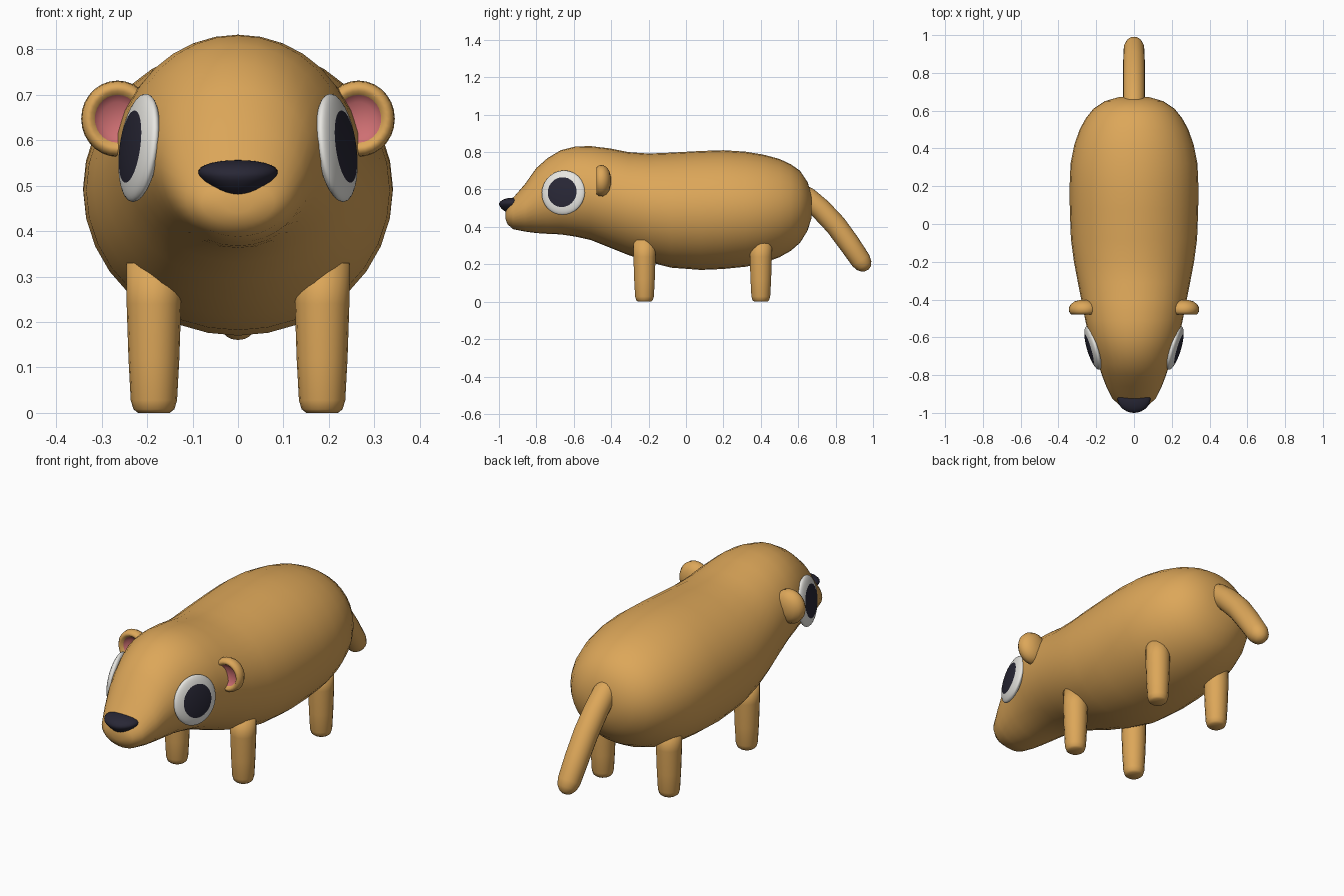
import bpy
import bmesh
from math import sin, cos, tau
from mathutils import Vector, Matrix

if "Cube" in bpy.data.objects:
    bpy.data.objects.remove(bpy.data.objects["Cube"], do_unlink=True)


def material(name, rgb):
    mat = bpy.data.materials.new(name)
    mat.use_nodes = True
    colour = (*rgb, 1)
    mat.diffuse_color = colour
    shader = mat.node_tree.nodes["Principled BSDF"]
    shader.inputs["Base Color"].default_value = colour
    shader.inputs["Roughness"].default_value = 0.7
    return mat


FUR = material("tan_fur", (0.72, 0.385, 0.10))
WHITE = material("eye_white", (0.80, 0.79, 0.75))
DARK = material("dark_navy", (0.021, 0.02, 0.036))
PINK = material("ear_pink", (0.62, 0.16, 0.17))


def finish(name, bm, mats):
    bmesh.ops.recalc_face_normals(bm, faces=bm.faces)
    for face in bm.faces:
        face.smooth = True
    mesh = bpy.data.meshes.new(name)
    bm.to_mesh(mesh)
    bm.free()
    for mat in mats:
        mesh.materials.append(mat)
    obj = bpy.data.objects.new(name, mesh)
    bpy.context.collection.objects.link(obj)
    return obj


def loft(name, rings, mats, segments=32, first_inner=None):
    """Skin rings given as (centre, half axis u, half axis v), closed at both ends."""
    bm = bmesh.new()
    loops = []
    for centre, u, v in rings:
        angles = [tau * i / segments for i in range(segments)]
        loops.append([bm.verts.new(centre + u * cos(a) + v * sin(a)) for a in angles])
    for k, (low, high) in enumerate(zip(loops, loops[1:])):
        for i in range(segments):
            j = (i + 1) % segments
            face = bm.faces.new((low[i], low[j], high[j], high[i]))
            if first_inner is not None and k >= first_inner:
                face.material_index = 1
    bm.faces.new(loops[0])
    end = bm.faces.new(loops[-1])
    if first_inner is not None:
        end.material_index = 1
    return finish(name, bm, mats)


# Body and head in one skin: y, top, bottom, half width
body_profile = [
    (-.964, .485, .44, .03), (-.955, .51, .415, .08), (-.925, .555, .388, .115),
    (-.86, .63, .375, .147), (-.80, .715, .367, .17), (-.74, .768, .363, .19),
    (-.67, .81, .36, .212), (-.59, .83, .348, .24), (-.51, .832, .33, .258),
    (-.41, .82, .29, .277), (-.31, .80, .25, .297), (-.2, .792, .213, .318),
    (-.08, .797, .182, .334), (.08, .806, .17, .34), (.2, .81, .175, .341),
    (.32, .802, .187, .336), (.42, .785, .208, .316), (.5, .763, .238, .288),
    (.56, .735, .272, .255), (.61, .70, .315, .215), (.65, .64, .38, .155),
    (.672, .57, .45, .08),
]
loft("body", [(Vector((0, y, (top + low) / 2)), Vector((w, 0, 0)),
               Vector((0, 0, (top - low) / 2))) for y, top, low, w in body_profile], [FUR])

# Tail, swept down with a rounded tip: y, z, radius
tail_path = [(.58, .60, .05), (.65, .555, .057), (.72, .495, .058), (.80, .41, .058),
             (.87, .315, .057), (.935, .22, .054), (.953, .193, .045), (.964, .175, .028),
             (.968, .168, .01)]
points = [Vector((0, y, z)) for y, z, r in tail_path]
rings = []
for i, point in enumerate(points):
    along = points[min(i + 1, len(points) - 1)] - points[max(i - 1, 0)]
    across = Vector((1, 0, 0))
    rings.append((point, across * tail_path[i][2],
                  along.normalized().cross(across) * tail_path[i][2]))
loft("tail", rings, [FUR], 20)

# Legs, tapered with rounded feet: z, radius
leg_profile = [(0, .035), (.008, .045), (.028, .051), (.12, .056), (.24, .06), (.33, .06)]
for side, x in (("left", 1), ("right", -1)):
    for end, y in (("front", -.222), ("rear", .4)):
        loft(f"{end}_{side}_leg",
             [(Vector((x * .185, y, z)), Vector((r, 0, 0)), Vector((0, r, 0)))
              for z, r in leg_profile], [FUR], 18)

# Ears, cupped with a pink hollow facing forward: radius, y
ear_profile = [(.02, -.402), (.05, -.41), (.07, -.425), (.08, -.445), (.078, -.465),
               (.069, -.478), (.058, -.478), (.05, -.466), (.035, -.455), (.008, -.45)]
for side, x in (("left", 1), ("right", -1)):
    loft(f"{side}_ear",
         [(Vector((x * .265, y, .647)), Vector((r, 0, 0)), Vector((0, 0, r * 1.05)))
          for r, y in ear_profile], [FUR, PINK], 28, first_inner=7)

# Eyes: flattened lenses whose outer cap is the pupil
for side, x in (("left", 1), ("right", -1)):
    bm = bmesh.new()
    bmesh.ops.create_uvsphere(bm, u_segments=32, v_segments=30, radius=1)
    for face in bm.faces:
        mid = face.calc_center_median()
        if mid.z > 0 and mid.xy.length < .67:
            face.material_index = 1
    facing = Vector((x * .95, -.28, .13)).to_track_quat("Z", "Y")
    place = (Matrix.Translation((x * .217, -.656, .583)) @ facing.to_matrix().to_4x4()
             @ Matrix.Diagonal((.12, .12, .029, 1)))
    bmesh.ops.transform(bm, matrix=place, verts=bm.verts)
    finish(f"{side}_eye", bm, [WHITE, DARK])

# Nose: broad on top, narrowing below
bm = bmesh.new()
bmesh.ops.create_uvsphere(bm, u_segments=28, v_segments=16, radius=1)
for vert in bm.verts:
    p = vert.co
    if p.z < 0:
        p.x *= 1 + .45 * p.z
        p.y *= 1 + .2 * p.z
    else:
        p.x *= 1 + .3 * p.z
    vert.co = Vector((p.x * .084, p.y * .075 - .925, p.z * (.036 if p.z > 0 else .05) + .52))
finish("nose", bm, [DARK])
